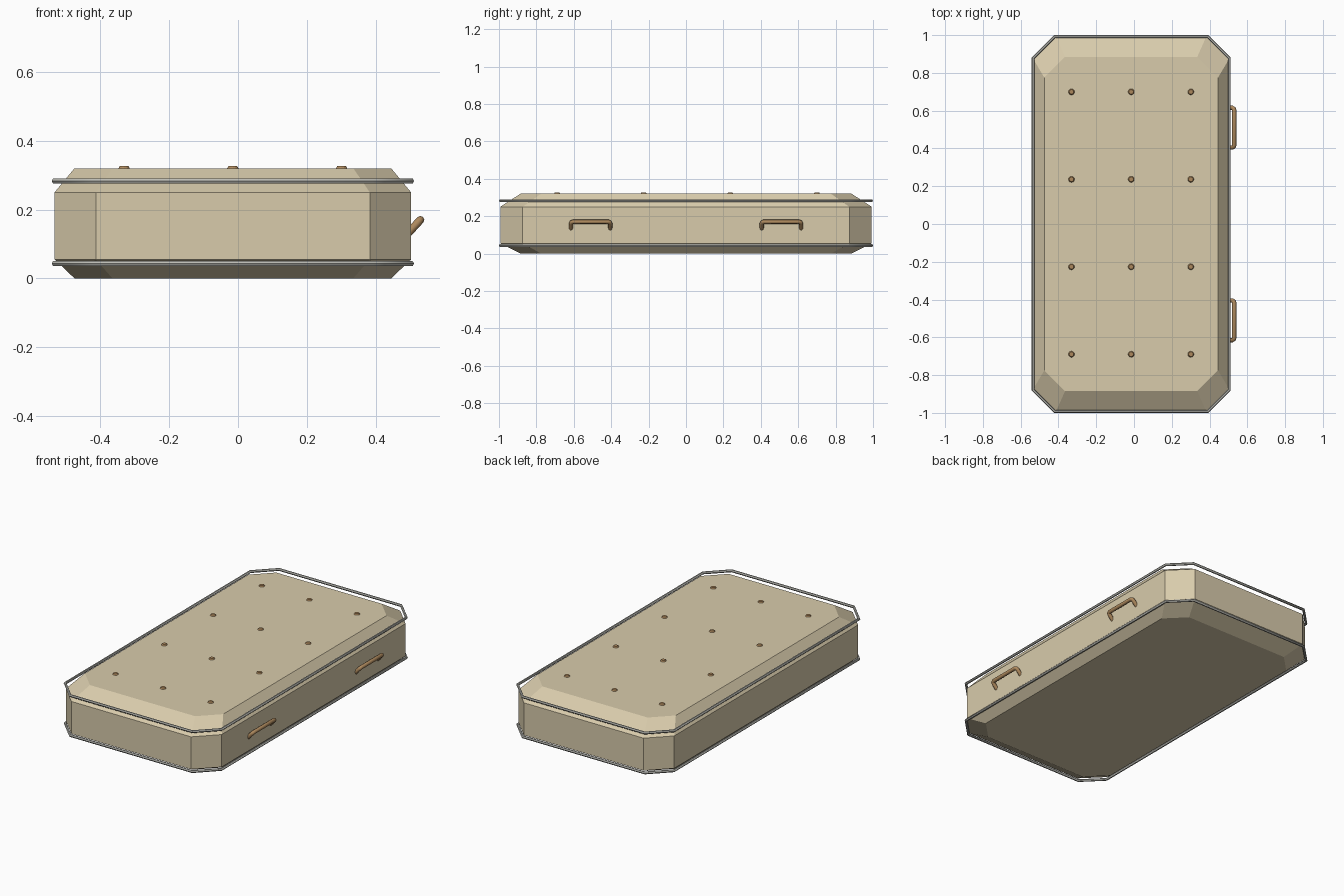
import bpy, bmesh, math
from mathutils import Vector

if "Cube" in bpy.data.objects:
    bpy.data.objects.remove(bpy.data.objects["Cube"])

CX = -0.015  # the cushion sits slightly off centre because of the handles


def material(name, colour):
    mat = bpy.data.materials.new(name)
    mat.use_nodes = True
    mat.diffuse_color = (*colour, 1)
    bsdf = next(n for n in mat.node_tree.nodes if n.type == "BSDF_PRINCIPLED")
    bsdf.inputs["Base Color"].default_value = (*colour, 1)
    return mat


fabric = material("tan fabric", (0.69, 0.60, 0.41))
piping = material("grey piping", (0.50, 0.50, 0.46))
leather = material("brown leather", (0.42, 0.25, 0.11))


def octagon(hx, hy, cut, z):
    """Rectangle with cut corners, counter-clockwise."""
    pts = []
    for sx, sy in ((1, 1), (-1, 1), (-1, -1), (1, -1)):
        pair = [(sx * hx, sy * (hy - cut)), (sx * (hx - cut), sy * hy)]
        pts += pair if sx * sy > 0 else pair[::-1]
    return [Vector((CX + x, y, z)) for x, y in pts]


def add_mesh(name, bm, mat):
    bmesh.ops.recalc_face_normals(bm, faces=bm.faces)
    mesh = bpy.data.meshes.new(name)
    bm.to_mesh(mesh)
    bm.free()
    mesh.materials.append(mat)
    obj = bpy.data.objects.new(name, mesh)
    bpy.context.collection.objects.link(obj)
    return obj


def add_tube(name, pts, radius, mat, cyclic=False, resolution=1):
    curve = bpy.data.curves.new(name, "CURVE")
    curve.dimensions = "3D"
    curve.bevel_depth = radius
    curve.bevel_resolution = resolution
    curve.use_fill_caps = True
    spline = curve.splines.new("POLY")
    spline.points.add(len(pts) - 1)
    for point, co in zip(spline.points, pts):
        point.co = (*co, 1)
    spline.use_cyclic_u = cyclic
    curve.materials.append(mat)
    obj = bpy.data.objects.new(name, curve)
    bpy.context.collection.objects.link(obj)
    bpy.ops.object.select_all(action="DESELECT")
    obj.select_set(True)
    bpy.context.view_layer.objects.active = obj
    bpy.ops.object.convert(target="MESH")
    bpy.ops.object.shade_smooth_by_angle(angle=math.radians(50))


# Mattress body: four stacked octagonal rings, sloped at top and bottom
bm = bmesh.new()
layers = [(0.46, 0.885, 0.11, 0), (0.518, 0.993, 0.12, 0.055),
          (0.518, 0.993, 0.12, 0.25), (0.46, 0.885, 0.11, 0.32)]
rings = [[bm.verts.new(p) for p in octagon(*layer)] for layer in layers]
for low, high in zip(rings, rings[1:]):
    for i in range(8):
        j = (i + 1) % 8
        bm.faces.new((low[i], low[j], high[j], high[i]))
bm.faces.new(rings[0][::-1])
bm.faces.new(rings[-1])
add_mesh("mattress_body", bm, fabric)

# Piping loops around the upper and lower edges
for name, z in (("upper_piping", 0.283), ("lower_piping", 0.043)):
    add_tube(name, octagon(0.519, 0.992, 0.113, z), 0.008, piping, cyclic=True)

# Tufting buttons: three columns by four rows of low domes
bm = bmesh.new()
for col in range(3):
    for row in range(4):
        disc = bmesh.ops.create_cone(bm, cap_ends=True, segments=12,
                                     radius1=0.017, radius2=0.012, depth=0.008)
        bmesh.ops.translate(bm, verts=disc["verts"],
                            vec=(CX + (col - 1) * 0.316, 0.005 + (row - 1.5) * 0.463, 0.323))
add_mesh("tufting_buttons", bm, leather)

# Two tilted carrying handles on one long side
for name, y in (("front_handle", -0.51), ("rear_handle", 0.51)):
    foot, bar = Vector((0.495, 0, 0.132)), Vector((0.53, 0, 0.17))
    side = [(foot, 0.105), (foot.lerp(bar, 0.75), 0.105),
            (foot.lerp(bar, 0.93), 0.102), (bar, 0.094)]
    path = [p + Vector((0, y - h, 0)) for p, h in side]
    path += [p + Vector((0, y + h, 0)) for p, h in reversed(side)]
    add_tube(name, path, 0.0115, leather, resolution=2)
